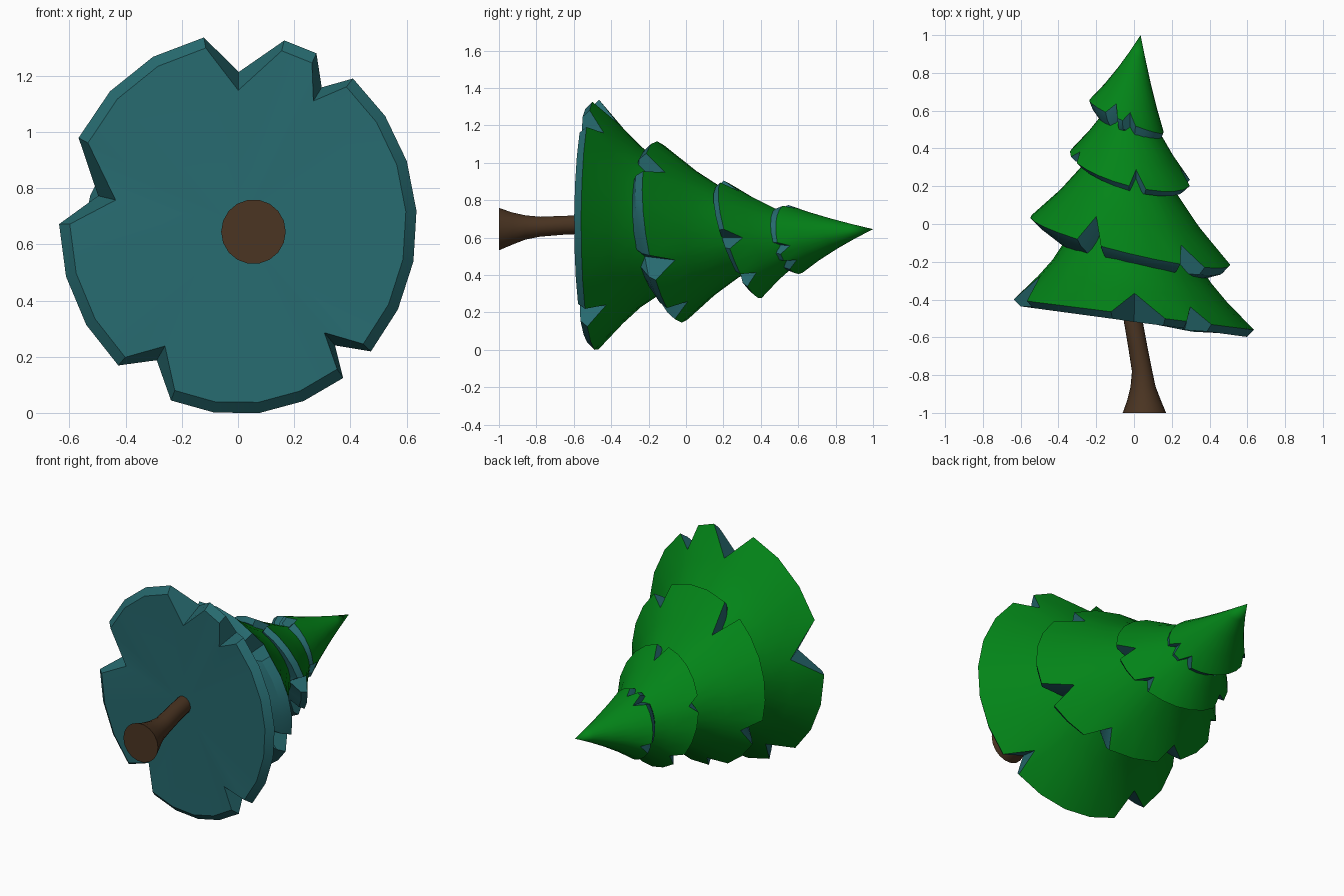
import bpy, bmesh, math
from mathutils import Vector

if "Cube" in bpy.data.objects:
    bpy.data.objects.remove(bpy.data.objects["Cube"])


def material(name, rgb):
    m = bpy.data.materials.new(name)
    m.diffuse_color = (*rgb, 1)
    m.use_nodes = True
    m.node_tree.nodes["Principled BSDF"].inputs["Base Color"].default_value = m.diffuse_color
    return m


GREEN = material("leaf_green", (0.001, 0.23, 0.009))
TEAL = material("underside_teal", (0.02, 0.145, 0.16))
BROWN = material("bark_brown", (0.07, 0.035, 0.016))


def finish(bm, name, mats):
    bmesh.ops.remove_doubles(bm, verts=bm.verts, dist=0.0005)
    bmesh.ops.recalc_face_normals(bm, faces=bm.faces)
    me = bpy.data.meshes.new(name)
    bm.to_mesh(me)
    bm.free()
    for m in mats:
        me.materials.append(m)
    ob = bpy.data.objects.new(name, me)
    bpy.context.collection.objects.link(ob)
    bpy.ops.object.select_all(action='DESELECT')
    ob.select_set(True)
    bpy.context.view_layer.objects.active = ob
    bpy.ops.object.shade_smooth_by_angle(angle=math.radians(32))


def bridge(bm, a, b, mat=0):
    n = len(a)
    for i in range(n):
        j = (i + 1) % n
        bm.faces.new((a[i], a[j], b[j], b[i])).material_index = mat


def tier(name, base, rx, rz, top, rt, tilt, profile, notches, lip, drop, sag):
    """Skirt of branches along +y. notches: (flank, apex, flank, depth) in degrees."""
    base, top = Vector(base), Vector(top)

    # rim outline: notch points plus even steps between notches
    rim = []
    for k, (a, mid, b, depth) in enumerate(notches):
        rim += [(a, 0), (mid, depth), (b, 0)]
        nxt = notches[(k + 1) % len(notches)][0]
        span = (nxt - b) % 360
        steps = max(1, round(span / 15))
        rim += [(b + span * i / steps, 0) for i in range(1, steps)]

    def point(ang, h, f):
        ca, sa = math.cos(math.radians(ang)), math.sin(math.radians(ang))

        def on(c, ra, rb):
            x, z = ra * ca, rb * sa
            return Vector((c.x + x, c.y + tilt[0] * x + tilt[1] * z, c.z + z))
        low, high = on(base, rx, rz), on(top, rt, rt)
        p = low.lerp(high, f)
        p.y = low.y + (high.y - low.y) * h
        return p

    h1, f1 = profile[0]
    bm = bmesh.new()
    edge = [bm.verts.new(point(a, h1 * d, f1 * d)) for a, d in rim]
    rings = [edge] + [[bm.verts.new(point(a, h, f)) for a, d in rim]
                      for h, f in profile + [(1, 1)]]
    for r0, r1 in zip(rings, rings[1:]):
        bridge(bm, r0, r1)
    if rt > 0:
        bm.faces.new(rings[-1])
    # lip and underside
    low = []
    for a, d in rim:
        p = point(a, 0, f1 * d * 1.2)
        out = Vector((p.x - base.x, 0, p.z - base.z))
        p -= out.normalized() * lip
        p.y -= drop
        low.append(bm.verts.new(p))
    bridge(bm, edge, low, 1)
    c = bm.verts.new(base + Vector((0, -sag, 0)))
    for i in range(len(low)):
        bm.faces.new((low[i], low[(i + 1) % len(low)], c)).material_index = 1
    finish(bm, name, (GREEN, TEAL))


# four tiers of branches
tier("lowest_branches", (0, -0.48, 0.672), 0.637, 0.677, (-0.02, 0.02, 0.65), 0.28,
     (-0.127, 0.0), [(0.27, 0.38), (0.46, 0.61), (0.73, 0.85)],
     [(50, 57, 64, 0.6), (75, 89, 101, 0.85), (153, 168, 180, 1.0),
      (228, 238, 248, 0.75), (306, 311, 318, 0.75)], 0.038, 0.037, 0.03)
tier("second_branches", (-0.02, -0.09, 0.63), 0.53, 0.485, (-0.03, 0.42, 0.62), 0.15,
     (-0.24, -0.14), [(0.33, 0.42), (0.62, 0.72)],
     [(42, 52, 60, 0.55), (107, 116, 122, 0.8), (190, 200, 210, 0.5),
      (238, 246, 255, 0.5), (286, 295, 303, 0.55), (328, 338, 345, 0.65)], 0.036, 0.038, 0.3)
tier("third_branches", (-0.02, 0.298, 0.59), 0.32, 0.315, (-0.02, 0.68, 0.61), 0.075,
     (-0.25, -0.31), [(0.3, 0.37), (0.6, 0.68)],
     [(-9, 1, 10, 0.65), (75, 83, 91, 0.7), (152, 160, 168, 0.4),
      (214, 224, 233, 0.5), (307, 316, 324, 0.6)], 0.026, 0.025, 0.05)
tier("top_branches", (-0.04, 0.57, 0.59), 0.198, 0.185, (0.035, 1.0, 0.645), 0.0,
     (-0.43, -0.17), [(0.24, 0.29), (0.5, 0.56), (0.75, 0.79)],
     [(76, 87, 96, 0.5), (104, 114, 124, 0.6), (190, 200, 212, 0.5),
      (300, 312, 322, 0.5), (335, 345, 355, 0.5)], 0.018, 0.045, 0.22)

# curved trunk: y, x, z, radius
bm = bmesh.new()
rings = []
for y, x, z, r in [(-1, .055, .645, .115), (-.93, .053, .648, .088), (-.86, .048, .654, .066),
                   (-.78, .043, .658, .054), (-.65, .02, .666, .051), (-.52, -.003, .67, .05),
                   (-.42, -.01, .67, .05)]:
    rings.append([bm.verts.new((x + r * math.cos(i * math.tau / 18), y,
                                z + r * math.sin(i * math.tau / 18))) for i in range(18)])
for r0, r1 in zip(rings, rings[1:]):
    bridge(bm, r0, r1)
bm.faces.new(rings[0])
bm.faces.new(rings[-1])
finish(bm, "trunk", (BROWN,))
